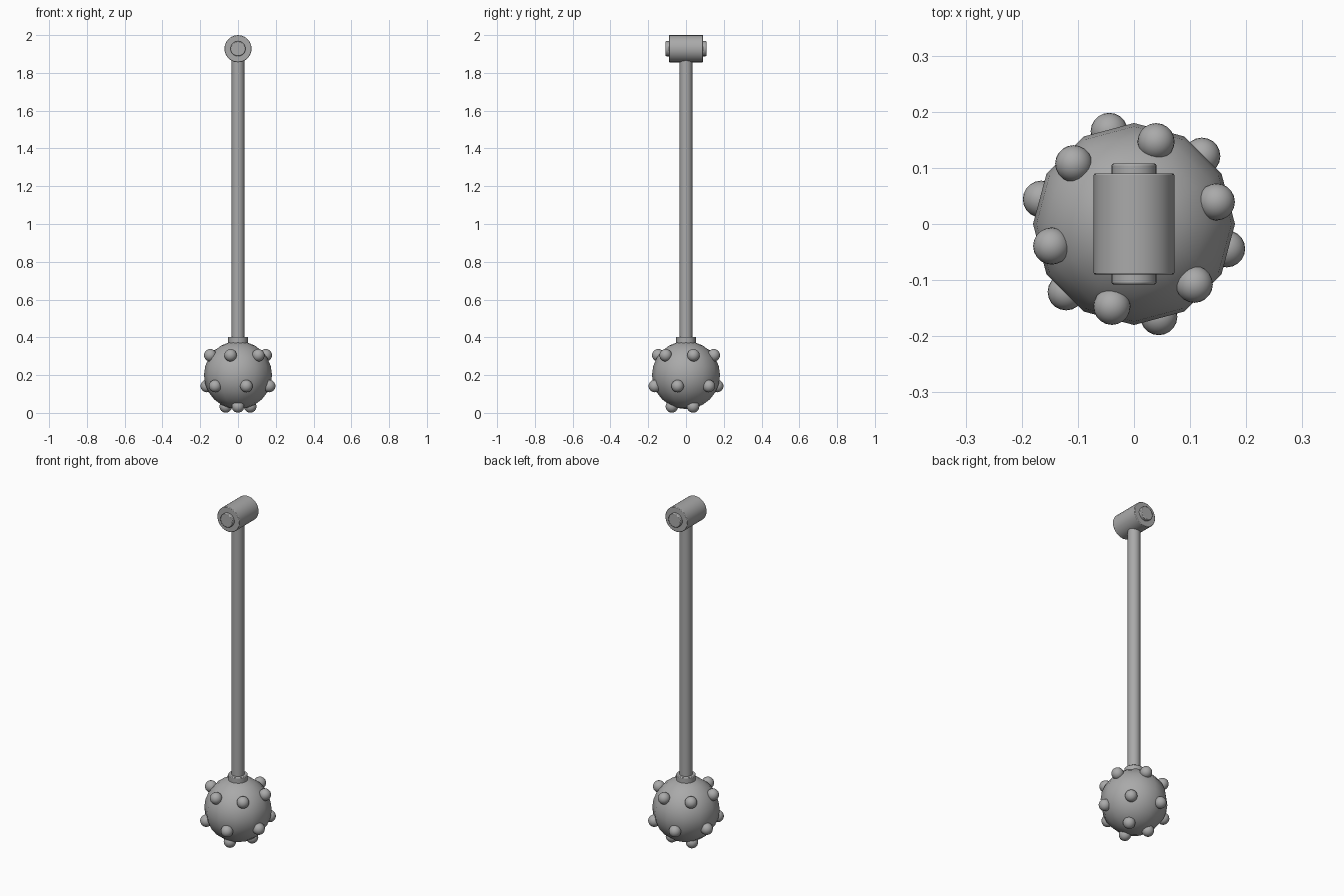
import bpy
from math import radians, cos, sin, pi

if "Cube" in bpy.data.objects:
    bpy.data.objects.remove(bpy.data.objects["Cube"])

GREY = (0.4, 0.4, 0.4, 1)
steel = bpy.data.materials.new("grey steel")
steel.diffuse_color = GREY
steel.use_nodes = True
steel.node_tree.nodes["Principled BSDF"].inputs["Base Color"].default_value = GREY


def finish(name, bevel=0):
    ob = bpy.context.object
    ob.name = name
    ob.data.materials.append(steel)
    if bevel:
        mod = ob.modifiers.new("soft rim", "BEVEL")
        mod.width = bevel
        mod.segments = 2
        mod.limit_method = "ANGLE"
        mod.angle_limit = radians(50)
    bpy.ops.object.shade_smooth_by_angle(angle=radians(40))
    return ob


def rod(name, radius, low, high, sides, bevel=0):
    bpy.ops.mesh.primitive_cylinder_add(
        vertices=sides, radius=radius, depth=high - low, location=(0, 0, (low + high) / 2))
    return finish(name, bevel)


def cross_rod(name, radius, half, sides, bevel):
    bpy.ops.mesh.primitive_cylinder_add(
        vertices=sides, radius=radius, depth=half * 2,
        location=(0, 0, HEAD_Z), rotation=(pi / 2, 0, 0))
    return finish(name, bevel)


def ball(name, radius, place, segments, rings):
    bpy.ops.mesh.primitive_uv_sphere_add(
        segments=segments, ring_count=rings, radius=radius, location=place)
    return finish(name)


# Shaft and collar
rod("shaft", 0.034, 0.36, 1.9, 16)
rod("collar", 0.052, 0.355, 0.403, 24, 0.003)

# Cross grip with its pin
HEAD_Z = 1.928
cross_rod("grip", 0.072, 0.09, 24, 0.003)
cross_rod("grip_pin", 0.04, 0.108, 20, 0.004)

# Ball head
BALL_Z = 0.2
ball("ball_head", 0.18, (0, 0, BALL_Z), 12, 12)

# Rings of round studs: name, count, start angle, ring radius, height
for label, count, start, ring, z in (
        ("upper", 6, 15, 0.152, 0.305),
        ("middle", 6, 45, 0.171, 0.142),
        ("lower", 3, 30, 0.075, 0.034)):
    for i in range(count):
        a = radians(start) + i * 2 * pi / count
        ball(f"{label}_stud", 0.033, (ring * cos(a), ring * sin(a), z), 20, 12)
